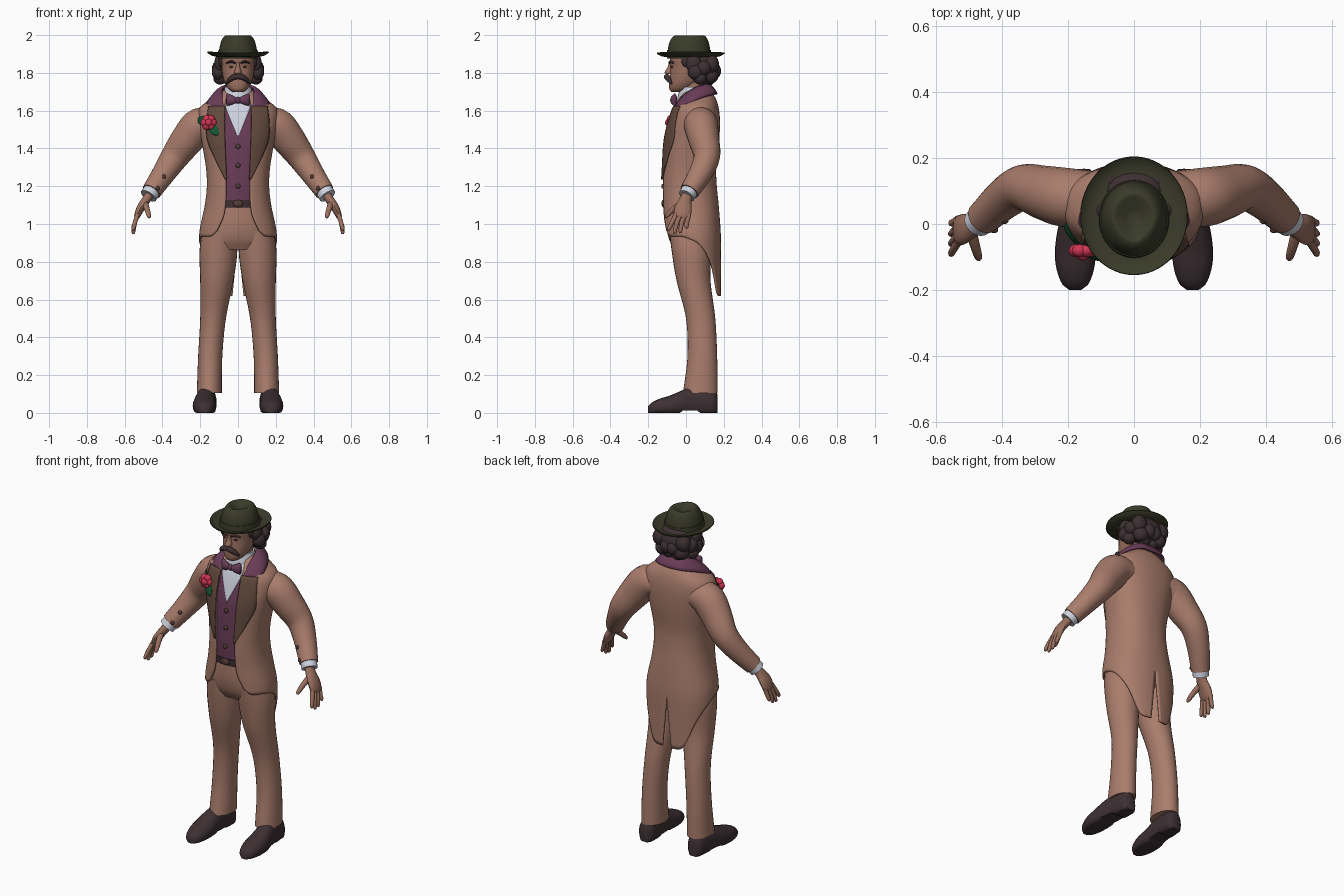
import bpy, bmesh, math
from mathutils import Vector, Matrix

if "Cube" in bpy.data.objects:
    bpy.data.objects.remove(bpy.data.objects["Cube"])

COLORS = {"tan_cloth": (.40, .205, .15), "lapel_brown": (.125, .068, .047), "skin": (.33, .165, .115),
          "plum": (.14, .045, .095), "hat_olive": (.042, .044, .022), "dark_brown": (.047, .029, .033),
          "white_cloth": (.62, .65, .74), "rose_red": (.62, .035, .085), "leaf_green": (.006, .085, .03),
          "button_brown": (.09, .045, .035)}
MATS = {}
for k, c in COLORS.items():
    MATS[k] = bpy.data.materials.new(k)
    MATS[k].diffuse_color = (*c, 1)

def make(name, bm, mat, mirror=False, solid=0, recalc=True):
    if recalc:
        bmesh.ops.recalc_face_normals(bm, faces=bm.faces[:])
    me = bpy.data.meshes.new(name)
    bm.to_mesh(me)
    bm.free()
    ob = bpy.data.objects.new(name, me)
    bpy.context.collection.objects.link(ob)
    me.materials.append(MATS[mat])
    if mirror:
        ob.modifiers.new("mirror", 'MIRROR').merge_threshold = .002
    if solid:
        s = ob.modifiers.new("thickness", 'SOLIDIFY')
        s.thickness, s.offset = solid, -1
    bpy.ops.object.select_all(action='DESELECT')
    ob.select_set(True)
    bpy.context.view_layer.objects.active = ob
    bpy.ops.object.shade_smooth_by_angle(angle=math.radians(45))
    return ob

def interp(tab, t):
    """Smooth curve through rows (t, a, b, ...); returns (a, b, ...)."""
    tab = sorted(tab)
    t = min(max(t, tab[0][0]), tab[-1][0])
    i = max(k for k in range(len(tab) - 1) if tab[k][0] <= t)
    p, q = tab[i], tab[i + 1]
    o, r = tab[max(i - 1, 0)], tab[min(i + 2, len(tab) - 1)]
    h = q[0] - p[0]
    s = (t - p[0]) / h
    out = []
    for k in range(1, len(p)):
        m0, m1 = (q[k] - o[k]) / (q[0] - o[0]) * h, (r[k] - p[k]) / (r[0] - p[0]) * h
        out.append((2*s**3 - 3*s*s + 1)*p[k] + (s**3 - 2*s*s + s)*m0 + (3*s*s - 2*s**3)*q[k] + (s**3 - s*s)*m1)
    return out

def grid(name, rows, mat, closed=False, caps=False, **kw):
    bm = bmesh.new()
    vs = [[bm.verts.new(p) for p in r] for r in rows]
    n = len(rows[0])
    for a, b in zip(vs, vs[1:]):
        for j in range(n if closed else n - 1):
            bm.faces.new((a[j], b[j], b[(j+1) % n], a[(j+1) % n]))
    if caps:
        bm.faces.new(vs[0])
        bm.faces.new(vs[-1])
    return make(name, bm, mat, recalc=closed, **kw)

def sp(v, e):
    return math.copysign(abs(v) ** e, v)

def stack(name, tab, mat, steps=16, n=28, e=1, pinch=0, **kw):
    """Horizontal oval rings; rows (t, z, x centre, x radius, front y, back y)."""
    rows = []
    for i in range(steps + 1):
        z, cx, rx, yf, yb = interp(tab, tab[0][0] + (tab[-1][0] - tab[0][0]) * i / steps)
        ring = []
        for k in range(n):
            a = math.tau * k / n
            f = 1 - pinch * max(0, -math.sin(a)) * min(1, max(0, (i / steps - .25) * 2))
            ring.append((cx + rx * f * sp(math.cos(a), e), (yf+yb)/2 + (yb-yf)/2 * sp(math.sin(a), e), z))
        rows.append(ring)
    return grid(name, rows, mat, closed=True, caps=True, **kw)

def tube(name, path, mat, steps=12, n=14, **kw):
    """Sweep along (x, y, z, radius across y, other radius)."""
    tab = [(i, *p) for i, p in enumerate(path)]
    P = [interp(tab, (len(path) - 1) * i / steps) for i in range(steps + 1)]
    rows = []
    for i, p in enumerate(P):
        t = (Vector(P[min(i+1, steps)][:3]) - Vector(P[max(i-1, 0)][:3])).normalized()
        u = Vector((0, 1, 0)) - t * t.y
        u.normalize()
        v = t.cross(u)
        rows.append([Vector(p[:3]) + u*p[3]*math.cos(math.tau*k/n) + v*p[4]*math.sin(math.tau*k/n) for k in range(n)])
    return grid(name, rows, mat, closed=True, caps=True, **kw)

def balls(name, items, mat, **kw):
    bm = bmesh.new()
    for c, s in items:
        bmesh.ops.create_uvsphere(bm, u_segments=16, v_segments=10, radius=1,
                                  matrix=Matrix.Translation(c) @ Matrix.Diagonal((*s, 1)))
    return make(name, bm, mat, **kw)

# Torso section: z, half width, front y, back y
BODY = [(1.71, .075, -.01, .125), (1.67, .13, -.04, .155), (1.62, .2, -.066, .172), (1.55, .212, -.09, .18),
        (1.45, .195, -.115, .176), (1.3, .17, -.126, .16), (1.2, .165, -.13, .163), (1.1, .176, -.128, .173),
        (.95, .205, -.122, .184), (.8, .2, -.11, .185), (.6, .185, -.1, .185)]
OPEN = [(1.71, .055), (1.6, .073), (1.4, .071), (1.24, .064), (1.12, .066), (1.04, .078), (.93, .122), (.6, .122)]
N = 2.3

def front_y(z, x):
    w, f, b = interp(BODY, z)
    return (f + b)/2 - (b - f)/2 * max(0, 1 - abs(x/w)**N) ** (1/N)

# Tailcoat: one half wrapped from front edge to back vent, then mirrored
HEM = [(0, .965), (.05, .937), (.3, .93), (.48, .885), (.66, .785), (.8, .66), (.87, .625), (1, .62)]
rows = []
for i in range(47):
    row = []
    for j in range(37):
        u = j / 36
        z = 1.71 + (interp(HEM, u)[0] - 1.71) * i / 46
        w, f, b = interp(BODY, z)
        th0 = math.asin((interp(OPEN, z)[0] / w) ** (N/2))
        vent = max(0, .03 * (.92 - z) / .3)
        th1 = math.pi - math.asin((vent / w) ** (N/2))
        th = th0 + (th1 - th0) * u
        x = 0 if j == 36 and vent == 0 else w * sp(math.sin(th), 2/N)
        row.append((x, (f+b)/2 - (b-f)/2 * sp(math.cos(th), 2/N), z))
    rows.append(row)
grid("tailcoat", rows, "tan_cloth", mirror=True, solid=.01)

# Peaked lapels
LAP = [(1.235, .068), (1.35, .125), (1.45, .165), (1.55, .166), (1.625, .158)]
rows = []
for i in range(25):
    z = 1.625 - .39 * i / 24
    a, b = interp(OPEN, z)[0] - .003, interp(LAP, z)[0]
    rows.append([(x, front_y(z, x) - .009, z) for x in (a + (b - a) * j / 8 for j in range(9))])
grid("lapel", rows, "lapel_brown", mirror=True, solid=.008)

# Waistcoat, shirt front, buttons
stack("waistcoat", [(-z, z, 0, w - .016, f + .011, b - .016) for z, w, f, b in BODY if 1.1 <= z <= 1.68], "plum",
      steps=24, n=48, e=2/N)
rows = []
for i in range(15):
    z = 1.685 - .225 * i / 14
    h = min(.066, (z - 1.458) * .42)
    rows.append([(h * k / 5, front_y(z, h * k / 5) + .006, z) for k in range(-5, 6)])
grid("shirt_front", rows, "white_cloth", solid=.004)
balls("waistcoat_buttons", [((0, front_y(z, 0) + .008, z), (.013, .009, .013)) for z in (1.41, 1.31, 1.2)], "button_brown")

# Collars and bow tie
stack("shirt_collar", [(0, 1.61, 0, .09, -.05, .11), (1, 1.67, 0, .08, -.045, .11), (2, 1.725, 0, .07, -.03, .105)],
      "white_cloth", steps=6)
inner = [(0, 0, .108, 1.742), (1, .055, .098, 1.74), (2, .083, .04, 1.72), (3, .082, -.02, 1.675), (4, .074, -.07, 1.61)]
outer = [(0, 0, .168, 1.69), (1, .08, .155, 1.69), (2, .142, .085, 1.672), (3, .168, .01, 1.64), (4, .152, -.038, 1.612)]
rows = []
for i in range(17):
    a, b = Vector(interp(inner, i / 4)), Vector(interp(outer, i / 4))
    rows.append([a.lerp(b, j / 6) + Vector((0, 0, .016 * math.sin(math.pi * j / 6))) for j in range(7)])
grid("coat_collar", rows, "plum", mirror=True, solid=.012)
tube("bow_wing", [(.004, -.066, 1.655, .01, .012), (.03, -.068, 1.656, .016, .024), (.055, -.06, 1.658, .014, .033),
                  (.062, -.058, 1.658, .005, .026)], "plum", mirror=True)
balls("bow_knot", [((0, -.07, 1.655), (.015, .014, .018))], "plum")

# Trousers and belt
stack("trouser_hips", [(0, 1.11, 0, .15, -.105, .14), (1, 1.0, 0, .175, -.105, .15), (2, .92, 0, .192, -.09, .145),
                       (3, .865, 0, .17, -.06, .12)], "tan_cloth", n=36, e=.9)
stack("trouser_leg", [(0, .96, .1, .09, -.088, .14), (1, .85, .104, .1, -.075, .135), (2, .7, .112, .088, -.05, .13),
                      (3, .5, .132, .068, .0, .155), (4, .3, .147, .064, .008, .165), (5, .105, .152, .066, -.016, .168)],
      "tan_cloth", steps=24, mirror=True)
stack("belt", [(0, 1.128, 0, .158, -.122, .14), (1, 1.088, 0, .158, -.12, .14)], "dark_brown", steps=2, n=40, e=.87)
balls("buckle", [((0, -.12, 1.108), (.026, .01, .02))], "button_brown")

# Shoes
SHOE = [(-.2, .178, .018, .035), (-.185, .178, .038, .052), (-.14, .178, .056, .075), (-.09, .178, .062, .09),
        (-.03, .176, .058, .115), (.02, .17, .053, .135), (.11, .163, .05, .135), (.15, .162, .045, .12), (.166, .162, .028, .1)]
rows = []
for i in range(25):
    y = -.2 + .366 * i / 24
    c, w, h = interp(SHOE, y)
    arch = .012 if -.03 < y < .06 else 0
    rows.append([(c + w * sp(math.cos(a), .8), y, max(arch, h * (.4 + .6 * math.sin(a))))
                 for a in (math.tau * k / 20 for k in range(20))])
grid("shoe", rows, "dark_brown", closed=True, caps=True, mirror=True)

# Sleeves, cuffs, sleeve buttons
tube("sleeve", [(.13, .075, 1.535, .085, .08), (.205, .08, 1.52, .09, .094), (.27, .095, 1.445, .082, .088),
                (.335, .11, 1.355, .07, .075), (.395, .075, 1.265, .062, .062), (.458, .018, 1.172, .052, .052)],
     "tan_cloth", steps=22, n=22, mirror=True)
tube("cuff", [(.45, .025, 1.185, .045, .045), (.474, .003, 1.148, .044, .046)], "white_cloth", steps=3, n=20, mirror=True)
balls("sleeve_buttons", [((.392, .01, 1.25), (.012, .01, .012)), ((.424, -.018, 1.19), (.012, .01, .012))],
      "button_brown", mirror=True)

# Hands
tube("palm", [(.462, .012, 1.165, .028, .024), (.488, -.005, 1.125, .034, .024), (.515, -.015, 1.085, .046, .022),
              (.533, -.02, 1.045, .044, .017), (.538, -.022, 1.03, .03, .01)], "skin", mirror=True)
for k, (y0, y1, z1) in enumerate([(-.053, -.09, .965), (-.03, -.06, .947), (-.007, -.03, .952), (.014, .003, .975)]):
    tube("finger_%d" % (k + 1), [(.532, y0, 1.05, .013, .012), (.546, (y0 + y1)/2 - .004, 1.005, .012, .012),
                                 (.554, y1, z1 + .01, .01, .01), (.554, y1, z1, .004, .004)], "skin", steps=8, n=10, mirror=True)
tube("thumb", [(.495, -.02, 1.115, .016, .018), (.482, -.065, 1.08, .015, .015), (.472, -.1, 1.045, .011, .012),
               (.47, -.108, 1.032, .004, .005)], "skin", steps=8, n=10, mirror=True)

# Head and face
stack("neck", [(0, 1.64, 0, .062, -.02, .1), (1, 1.78, 0, .06, -.03, .1)], "skin", steps=3)
stack("head", [(0, 1.7, 0, .03, -.078, .0), (1, 1.715, 0, .05, -.088, .03), (2, 1.745, 0, .069, -.09, .07),
               (3, 1.785, 0, .081, -.086, .105), (4, 1.83, 0, .087, -.082, .12), (5, 1.87, 0, .09, -.086, .125),
               (6, 1.91, 0, .085, -.08, .12)], "skin", steps=24, n=32, e=.92)
stack("nose", [(0, 1.858, 0, .009, -.09, -.06), (1, 1.83, 0, .011, -.098, -.06), (2, 1.803, 0, .02, -.114, -.06),
               (3, 1.793, 0, .015, -.104, -.06)], "skin", steps=9, n=14)
balls("eyes", [((.034, -.073, 1.832), (.012, .007, .006))], "dark_brown", mirror=True)
tube("eyebrow", [(.014, -.087, 1.852, .006, .005), (.036, -.083, 1.86, .007, .007), (.062, -.066, 1.852, .005, .003)],
     "dark_brown", steps=6, n=8, mirror=True)
tube("moustache", [(0, -.1, 1.78, .014, .013), (.025, -.1, 1.777, .016, .015), (.048, -.088, 1.76, .012, .011),
                   (.062, -.076, 1.742, .004, .004)], "dark_brown", mirror=True)

# Curly hair
balls("hair", [((0, .1, 1.835), (.112, .075, .085)), ((.1, .04, 1.85), (.025, .04, .05)),
               ((.105, .05, 1.805), (.034, .04, .042)), ((.095, .075, 1.772), (.036, .036, .034)),
               ((.102, .095, 1.825), (.036, .04, .04)), ((.075, .135, 1.845), (.045, .04, .05)),
               ((.06, .13, 1.785), (.045, .042, .042)), ((.02, .15, 1.81), (.04, .036, .042)),
               ((.03, .115, 1.76), (.04, .035, .03)), ((.09, .0, 1.87), (.012, .025, .04))], "dark_brown", mirror=True)

# Hat: upturned brim and pinched crown with a hollow top
rows = []
for s, z in ((.55, 1.888), (.7, 1.884), (.85, 1.889), (.95, 1.898), (1, 1.906), (.99, 1.911), (.94, 1.904),
             (.85, 1.896), (.7, 1.892), (.55, 1.894)):
    rows.append([(.163 * s * math.cos(a), .025 + .18 * s * math.sin(a), z + .006 * (s - .55) * math.cos(2 * a))
                 for a in (math.tau * k / 48 for k in range(48))])
grid("hat_brim", rows + rows[:1], "hat_olive", closed=True)
stack("hat_crown", [(0, 1.875, 0, .104, -.1, .132), (1, 1.91, 0, .102, -.098, .13), (2, 1.955, 0, .093, -.09, .122),
                    (3, 1.985, 0, .08, -.075, .11), (4, 1.999, 0, .064, -.055, .092), (5, 1.992, 0, .045, -.04, .07),
                    (6, 1.978, 0, .018, -.01, .035)], "hat_olive", steps=24, n=40, pinch=.3)
stack("hat_band", [(0, 1.89, 0, .107, -.103, .135), (1, 1.922, 0, .104, -.1, .132)], "hat_olive", steps=2, n=40)

# Buttonhole rose with leaves
fx, fz = -.155, 1.537
fy = front_y(fz, fx) - .022
petals = [((fx, fy - .012, fz), (.02, .018, .02))]
for k in range(6):
    a = math.tau * k / 6
    petals.append(((fx + .02 * math.cos(a), fy, fz + .02 * math.sin(a)), (.023, .02, .023)))
balls("rose", petals, "rose_red")
for k, (dx, dz) in enumerate(((-.062, .02), (.045, -.065))):
    p = [(fx + dx * s, front_y(fz + dz * s, fx + dx * s) - .014, fz + dz * s, .004, r)
         for s, r in ((.1, .01), (.55, .024), (.85, .018), (1.05, .002))]
    tube("rose_leaf_%d" % (k + 1), p, "leaf_green", steps=8, n=10)

for m in bpy.data.materials:
    if m.users and not m.is_grease_pencil:
        m.use_nodes = True
        m.node_tree.nodes["Principled BSDF"].inputs["Base Color"].default_value = m.diffuse_color
